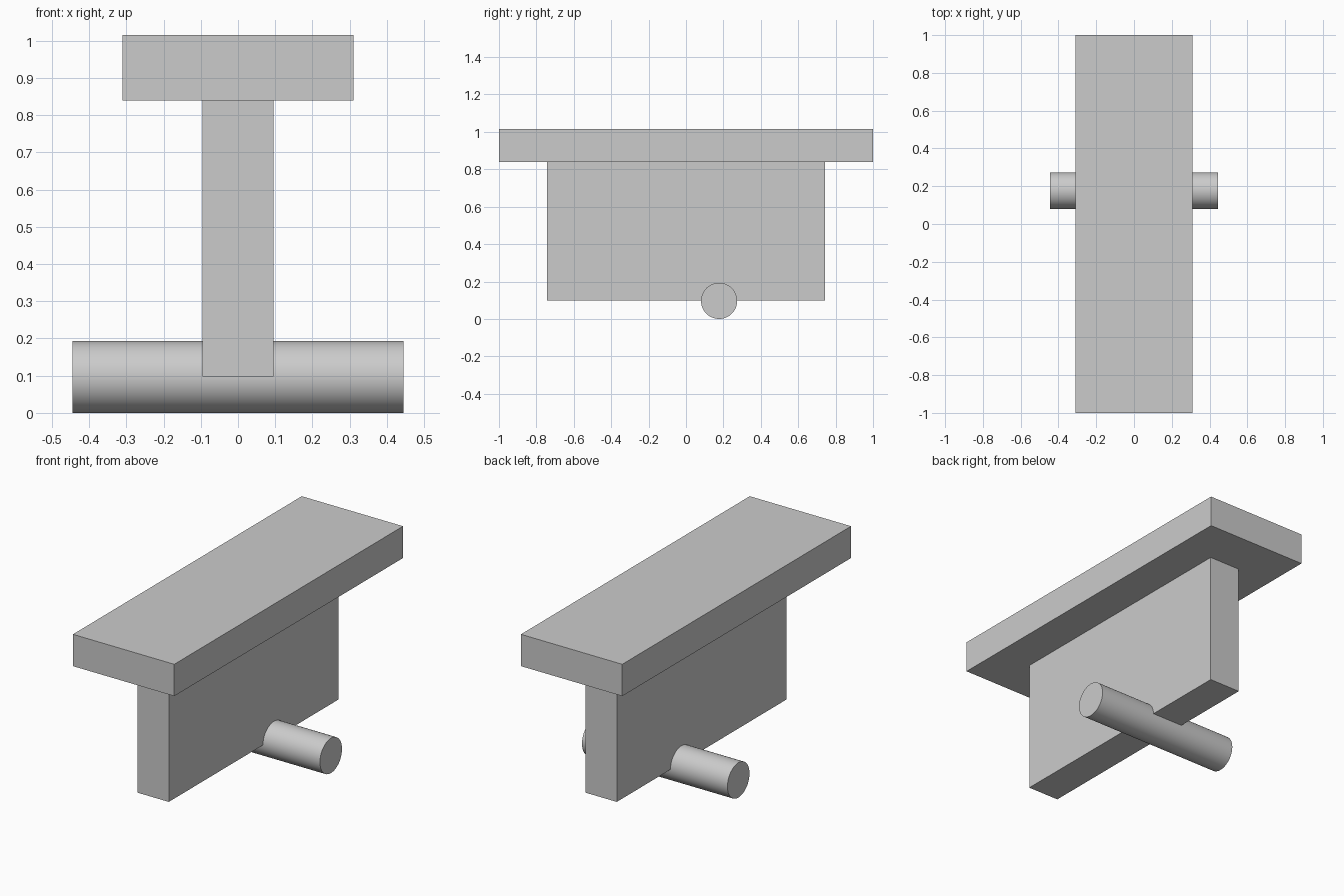
import bpy
import math

if "Cube" in bpy.data.objects:
    bpy.data.objects.remove(bpy.data.objects["Cube"])


def box(name, half_x, half_y, z0, z1):
    bpy.ops.mesh.primitive_cube_add(size=1, location=(0, 0, (z0 + z1) / 2))
    ob = bpy.context.object
    ob.name = name
    ob.scale = (2 * half_x, 2 * half_y, z1 - z0)
    bpy.ops.object.transform_apply(location=False, rotation=False, scale=True)
    return ob


# Flat top plate and the upright web below it
box("top_plate", 0.31, 1.0, 0.839, 1.015)
box("upright_web", 0.096, 0.742, 0.098, 0.839)

# Round cross rod through the lower edge of the web
radius = 0.0965
bpy.ops.mesh.primitive_cylinder_add(vertices=64, radius=radius, depth=0.89,
                                    location=(0, 0.177, radius),
                                    rotation=(0, math.pi / 2, 0))
rod = bpy.context.object
rod.name = "cross_rod"
bpy.ops.object.shade_smooth_by_angle(angle=math.radians(30))
